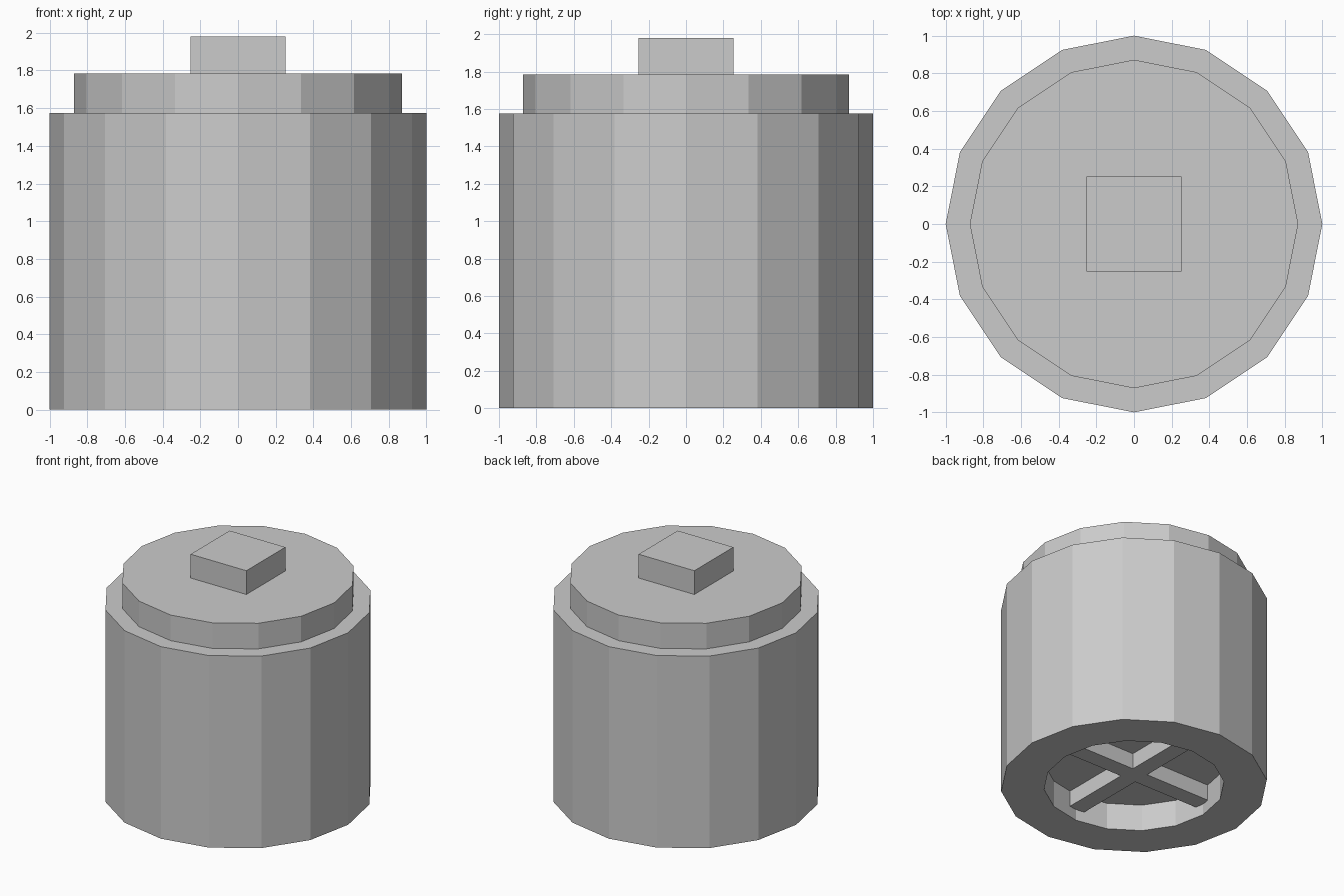
import bpy, bmesh
from math import cos, sin, tau

if "Cube" in bpy.data.objects:
    bpy.data.objects.remove(bpy.data.objects["Cube"])

SIDES = 16


def finish(name, bm):
    bmesh.ops.recalc_face_normals(bm, faces=bm.faces)
    mesh = bpy.data.meshes.new(name)
    bm.to_mesh(mesh)
    bm.free()
    obj = bpy.data.objects.new(name, mesh)
    bpy.context.collection.objects.link(obj)
    return obj


def turned(name, profile):
    """Flat-sided solid of revolution from (radius, z) points, capped at both ends."""
    bm = bmesh.new()
    rings = [[bm.verts.new((r * cos(tau * i / SIDES), r * sin(tau * i / SIDES), z))
              for i in range(SIDES)] for r, z in profile]
    for a, b in zip(rings, rings[1:]):
        for i in range(SIDES):
            j = (i + 1) % SIDES
            bm.faces.new((a[i], a[j], b[j], b[i]))
    bm.faces.new(rings[0])
    bm.faces.new(rings[-1])
    return finish(name, bm)


def box(name, size, z0, z1):
    bm = bmesh.new()
    bmesh.ops.create_cube(bm, size=1)
    bmesh.ops.scale(bm, vec=(size[0], size[1], z1 - z0), verts=bm.verts)
    bmesh.ops.translate(bm, vec=(0, 0, (z0 + z1) / 2), verts=bm.verts)
    return finish(name, bm)


# Stepped drum with a round recess underneath
turned("drum_body", [(0.677, 0.22), (0.677, 0), (1, 0), (1, 1.575),
                     (0.872, 1.575), (0.872, 1.785)])

# Square stud on top
box("top_stud", (0.506, 0.506), 1.785, 1.98)

# Cross ribs inside the recess, joined into one plus-shaped solid
RIB, REACH = 0.14, 0.672
bm = bmesh.new()
h = RIB / 2
arm = [(REACH, -h), (REACH, h), (h, h)]
outline = []
for c, s in ((1, 0), (0, 1), (-1, 0), (0, -1)):
    outline += [bm.verts.new((x * c - y * s, x * s + y * c, 0.09)) for x, y in arm]
face = bm.faces.new(outline)
top = bmesh.ops.extrude_face_region(bm, geom=[face], use_keep_orig=True)["geom"]
bmesh.ops.translate(bm, vec=(0, 0, 0.13),
                    verts=[v for v in top if isinstance(v, bmesh.types.BMVert)])
finish("recess_cross_ribs", bm)
